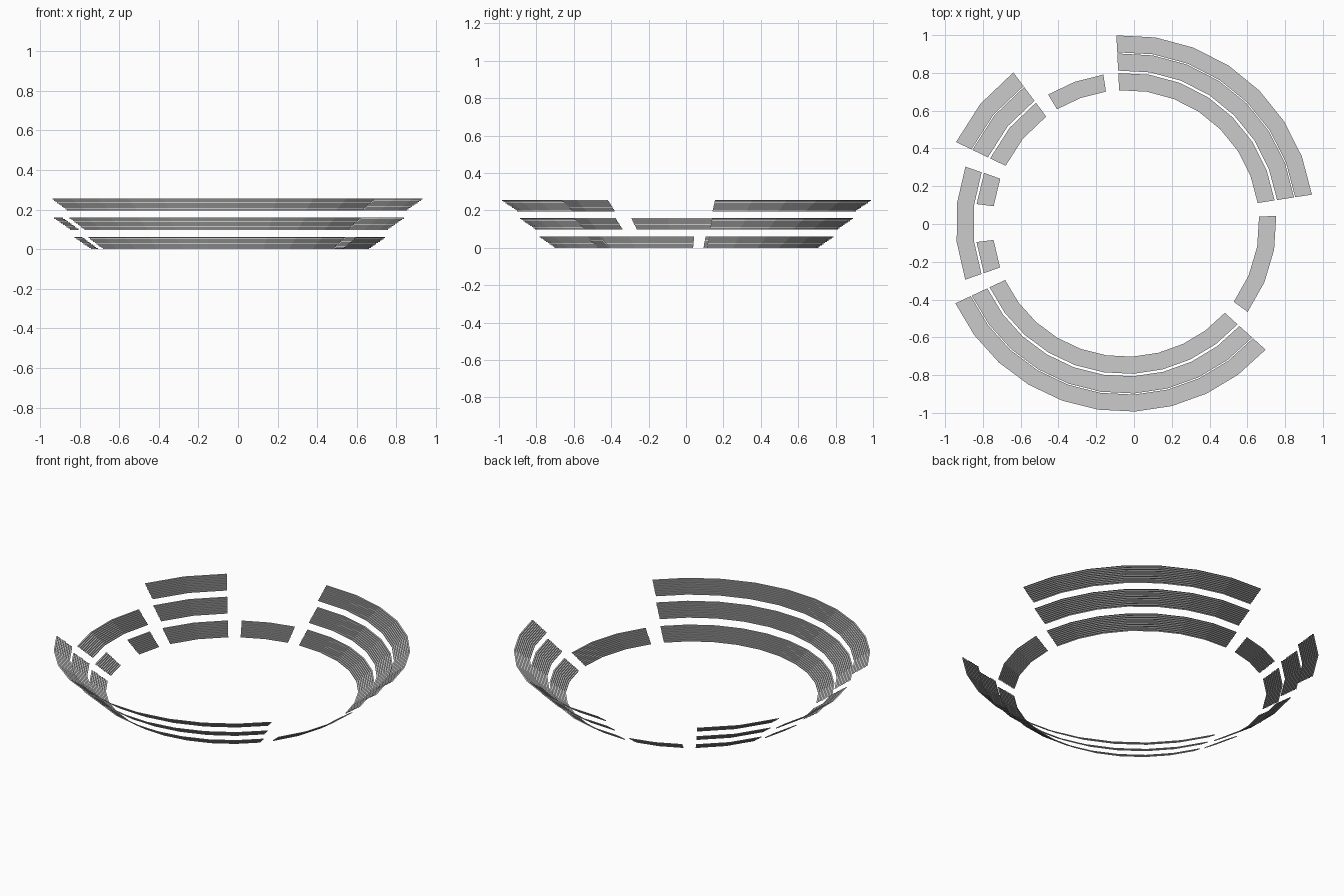
import bpy, bmesh
from math import radians, cos, sin

if "Cube" in bpy.data.objects:
    bpy.data.objects.remove(bpy.data.objects["Cube"])

CX, CY = -0.043, 0.003      # centre of the bowl
ROWS = 10                   # stepped rows in each tier

# tier name: inner radius, outer radius, bottom z, top z
TIERS = {
    "lower": (0.706, 0.797, 0.0, 0.062),
    "middle": (0.810, 0.901, 0.098, 0.160),
    "upper": (0.907, 0.997, 0.195, 0.257),
}


def step_profile(r0, r1, z0, z1):
    """Staircase of risers and treads as (radius, height) points."""
    dr, dz = (r1 - r0) / ROWS, (z1 - z0) / ROWS
    pts = [(r0, z0)]
    for i in range(ROWS):
        pts.append((r0 + i * dr, z0 + (i + 1) * dz))
        pts.append((r0 + (i + 1) * dr, z0 + (i + 1) * dz))
    return pts


def stand(name, tier, a0, a1, segments):
    """Sweep the stepped profile around the bowl between two angles."""
    bm = bmesh.new()
    profile = step_profile(*TIERS[tier])
    rings = []
    for s in range(segments + 1):
        a = radians(a0 + (a1 - a0) * s / segments)
        rings.append([bm.verts.new((CX + r * cos(a), CY + r * sin(a), z))
                      for r, z in profile])
    for p, q in zip(rings, rings[1:]):
        for i in range(len(profile) - 1):
            bm.faces.new((p[i], p[i + 1], q[i + 1], q[i]))
    # treads face up, risers face the middle
    bm.normal_update()
    bm.faces.ensure_lookup_table()
    if bm.faces[1].normal.z < 0:
        bmesh.ops.reverse_faces(bm, faces=bm.faces[:])
    mesh = bpy.data.meshes.new(name)
    bm.to_mesh(mesh)
    bm.free()
    obj = bpy.data.objects.new(name, mesh)
    bpy.context.collection.objects.link(obj)


# Full-height blocks with all three tiers
for block, a0, a1, seg in (("back_right", 8.8, 92.9, 7),
                           ("back_left", 126.7, 154.4, 2),
                           ("front", 205.1, 317.9, 10)):
    for tier in TIERS:
        stand(f"{block}_{tier}_stand", tier, a0, a1, seg)

# Single-tier blocks between them
stand("left_middle_stand", "middle", 160.5, 199.3, 3)
stand("left_lower_stand_back", "lower", 160.4, 172.6, 1)
stand("left_lower_stand_front", "lower", 187.1, 199.3, 1)
stand("back_lower_stand", "lower", 98.6, 121.1, 2)
stand("right_lower_stand", "lower", -36.0, 2.9, 3)
